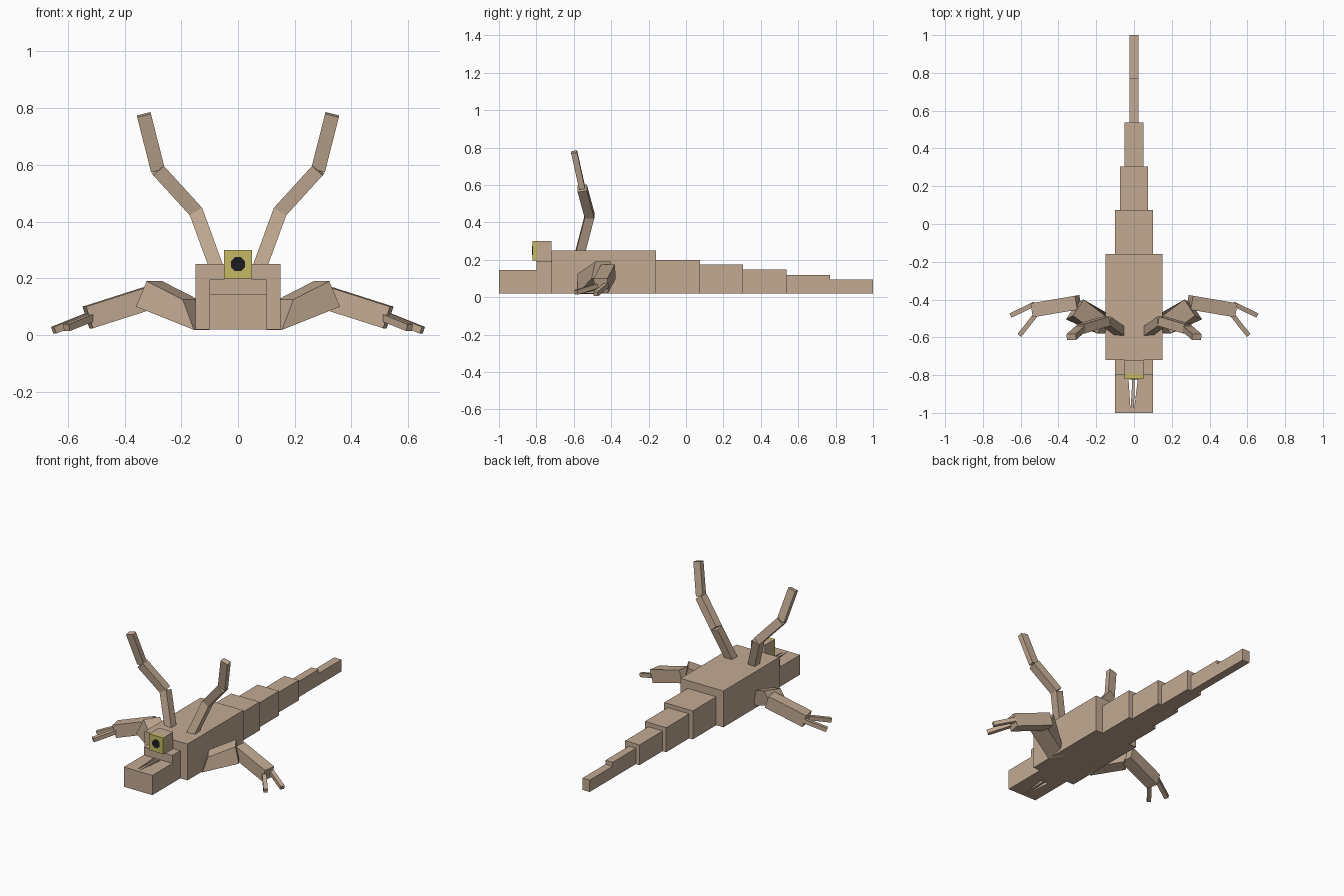
import bpy, bmesh, math
from mathutils import Vector, Matrix

if "Cube" in bpy.data.objects:
    bpy.data.objects.remove(bpy.data.objects["Cube"])


def material(name, rgb):
    m = bpy.data.materials.new(name)
    m.diffuse_color = (*rgb, 1)
    m.use_nodes = True
    m.node_tree.nodes["Principled BSDF"].inputs["Base Color"].default_value = m.diffuse_color
    return m


TAN = material("tan skin", (0.54, 0.40, 0.29))
YELLOW = material("yellow eye", (0.56, 0.48, 0.13))
BLACK = material("black pupil", (0.012, 0.012, 0.015))

BOX_FACES = [(0, 1, 2, 3), (7, 6, 5, 4), (0, 4, 5, 1),
             (1, 5, 6, 2), (2, 6, 7, 3), (3, 7, 4, 0)]


def mesh_object(name, verts, faces, mat):
    bm = bmesh.new()
    vs = [bm.verts.new(v) for v in verts]
    for f in faces:
        bm.faces.new([vs[i] for i in f])
    bmesh.ops.recalc_face_normals(bm, faces=bm.faces)
    me = bpy.data.meshes.new(name)
    bm.to_mesh(me)
    bm.free()
    me.materials.append(mat)
    ob = bpy.data.objects.new(name, me)
    bpy.context.collection.objects.link(ob)
    return ob


def block(name, hx, y0, y1, z0, z1, mat=TAN):
    """Box centred on x = 0."""
    ring = [(-hx, z0), (hx, z0), (hx, z1), (-hx, z1)]
    verts = [(x, y, z) for y in (y0, y1) for x, z in ring]
    return mesh_object(name, verts, BOX_FACES, mat)


def prism(name, outline, place, d0, d1, mat):
    """Extrude a 2D outline between two depths."""
    n = len(outline)
    verts = [place(a, b, d) for d in (d0, d1) for a, b in outline]
    faces = [tuple(range(n)), tuple(range(n, 2 * n))]
    faces += [(i, (i + 1) % n, n + (i + 1) % n, n + i) for i in range(n)]
    return mesh_object(name, verts, faces, mat)


def beam(name, a, b, w, h, up):
    """Box running from a to b; h is measured towards up."""
    a, b = Vector(a), Vector(b)
    d = (b - a).normalized()
    side = d.cross(Vector(up)).normalized()
    top = side.cross(d)
    offs = [side * (w / 2 * s) + top * (h / 2 * t)
            for s, t in ((-1, -1), (1, -1), (1, 1), (-1, 1))]
    return mesh_object(name, [p + o for p in (a, b) for o in offs], BOX_FACES, TAN)


def mirrored(ob):
    """Copy of a right-side part on the left side."""
    ob.name = "right_" + ob.name
    me = ob.data.copy()
    me.transform(Matrix.Scale(-1, 4, (1, 0, 0)))
    me.flip_normals()
    twin = bpy.data.objects.new(ob.name.replace("right_", "left_"), me)
    bpy.context.collection.objects.link(twin)


# Body and stepped tail
block("body", 0.15, -0.72, -0.16, 0.02, 0.25)
tail = [(0.10, -0.16, 0.20), (0.075, 0.075, 0.175), (0.05, 0.305, 0.148),
        (0.025, 0.537, 0.12), (0.025, 0.77, 0.095), (0, 1.0, 0)]
for i in range(5):
    hx, y, z = tail[i]
    block(f"tail_{i + 1}", hx, y, tail[i + 1][1], 0.02, z)

# Head and snout, with two slim slits cut through the snout
block("head", 0.10, -0.80, -0.72, 0.02, 0.195)
snout = block("snout", 0.10, -1.0, -0.80, 0.02, 0.145)
for i, tri in enumerate([[(-0.03, -0.805), (-0.008, -0.805), (-0.018, -0.985)],
                         [(0.0, -0.985), (0.004, -0.805), (0.022, -0.805)]]):
    cutter = prism(f"slit_cutter_{i + 1}", tri, lambda a, b, d: (a, b, d), -0.1, 0.3, TAN)
    cutter.hide_render = True
    cutter.hide_viewport = True
    mod = snout.modifiers.new("slit", "BOOLEAN")
    mod.operation = "DIFFERENCE"
    mod.solver = "EXACT"
    mod.object = cutter

# Single eye on top of the head
block("eye_socket", 0.05, -0.795, -0.72, 0.195, 0.30)
block("eye", 0.05, -0.82, -0.795, 0.197, 0.30, YELLOW)
octagon = [(0.027 * math.cos(math.radians(22.5 + 45 * i)),
            0.25 + 0.027 * math.sin(math.radians(22.5 + 45 * i))) for i in range(8)]
prism("pupil", octagon, lambda a, b, d: (a, d, b), -0.823, -0.819, BLACK)

# Jointed antennae
path = [(0.075, -0.567, 0.235), (0.148, -0.515, 0.435),
        (0.283, -0.555, 0.583), (0.332, -0.598, 0.777)]
for i, depth in enumerate((0.05, 0.05, 0.032)):
    mirrored(beam(f"antenna_{i + 1}", path[i], path[i + 1], 0.05, depth, (0, 1, 0)))

# Legs: upper slab, lower beam and two toes
front = [(0.195, -0.58, 0.125), (0.155, -0.58, 0.018),
         (0.36, -0.505, 0.10), (0.322, -0.485, 0.19)]
back = [(x - 0.055, y + 0.085, z) for x, y, z in front]
mirrored(mesh_object("upper_leg", front + back, BOX_FACES, TAN))
mirrored(beam("lower_leg", (0.295, -0.415, 0.137), (0.53, -0.455, 0.062), 0.075, 0.08, (0, 0, 1)))
mirrored(beam("outer_toe", (0.53, -0.425, 0.065), (0.65, -0.483, 0.017), 0.025, 0.025, (0, 0, 1)))
mirrored(beam("inner_toe", (0.52, -0.48, 0.06), (0.605, -0.588, 0.026), 0.025, 0.025, (0, 0, 1)))
